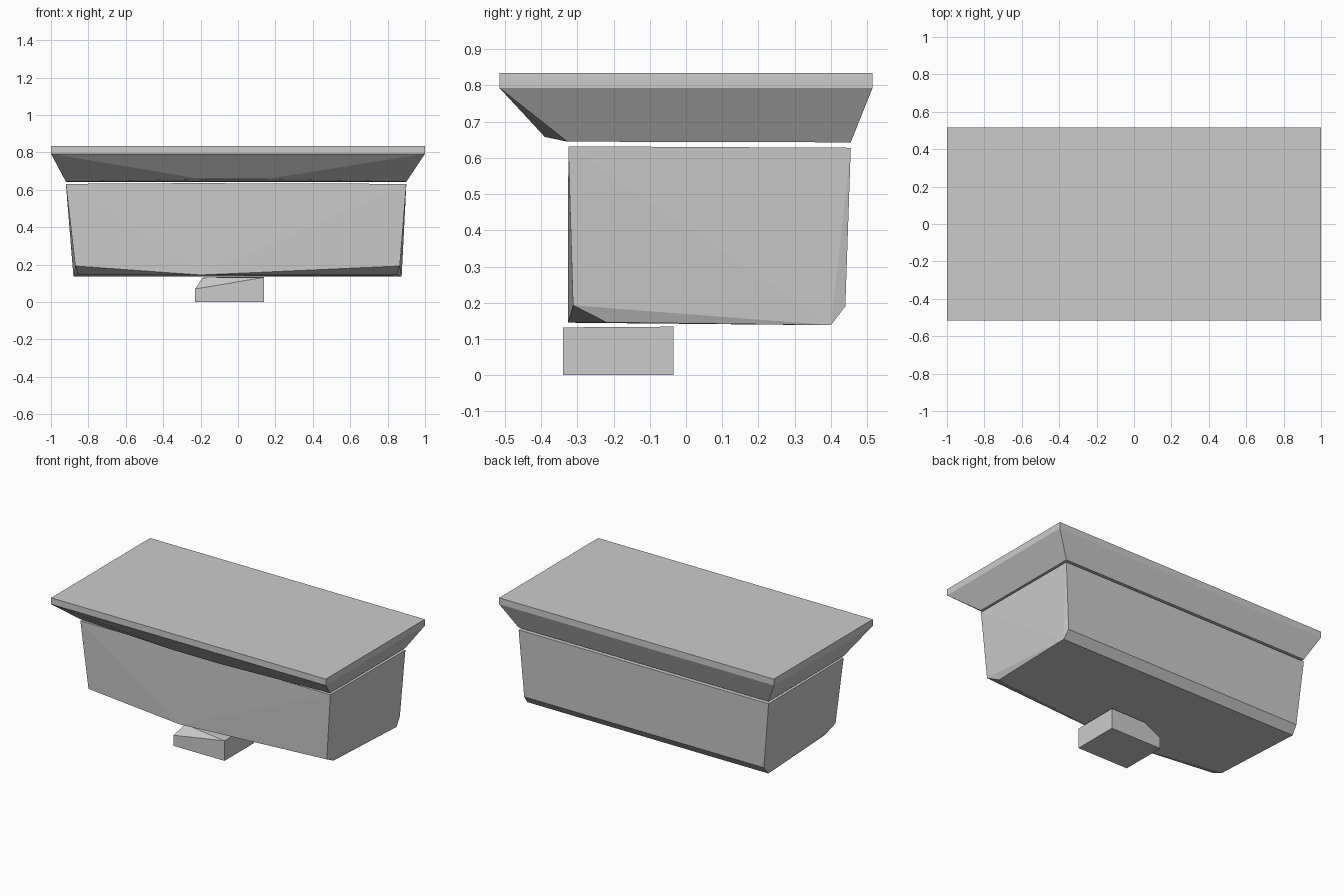
import bpy, bmesh, math

if "Cube" in bpy.data.objects:
    bpy.data.objects.remove(bpy.data.objects["Cube"])


def pair(left, right, y, z):
    """Left and right points at the same depth and height."""
    return [(left, y, z), (right, y, z)]


def hull(name, points):
    """Faceted convex solid around the given corner points."""
    bm = bmesh.new()
    for p in points:
        bm.verts.new(p)
    res = bmesh.ops.convex_hull(bm, input=bm.verts[:])
    loose = [v for v in bm.verts if not v.link_faces]
    if loose:
        bmesh.ops.delete(bm, geom=loose, context='VERTS')
    bmesh.ops.dissolve_limit(bm, angle_limit=math.radians(0.5),
                             verts=bm.verts[:], edges=bm.edges[:])
    bmesh.ops.recalc_face_normals(bm, faces=bm.faces[:])
    mesh = bpy.data.meshes.new(name)
    bm.to_mesh(mesh)
    bm.free()
    ob = bpy.data.objects.new(name, mesh)
    bpy.context.collection.objects.link(ob)
    return ob


# Top slab: thin rim over a flared underside that bulges at the front
rim = [p for y in (-0.515, 0.515) for z in (0.793, 0.835)
       for p in pair(-1, 1, y, z)]
hull("top_slab", rim
     + pair(-0.92, 0.90, 0.455, 0.643)
     + pair(-0.92, 0.90, -0.328, 0.645)
     + pair(-0.20, 0.15, -0.39, 0.658))

# Body: tapered box with chamfered lower edges and a low front point
hull("body", pair(-0.92, 0.90, 0.455, 0.628)
     + pair(-0.92, 0.90, -0.325, 0.632)
     + pair(-0.87, 0.865, -0.312, 0.193)
     + pair(-0.855, 0.85, -0.22, 0.146)
     + pair(-0.88, 0.875, 0.40, 0.138)
     + pair(-0.875, 0.87, 0.44, 0.19)
     + [(-0.20, -0.326, 0.145), (-0.25, -0.326, 0.636)])

# Foot: small block with its upper left edge cut away
hull("foot", pair(-0.23, 0.14, -0.34, 0)
     + pair(-0.23, 0.14, -0.035, 0)
     + [(0.14, -0.34, 0.132), (0.14, -0.035, 0.134),
        (-0.11, -0.035, 0.133), (-0.19, -0.28, 0.13),
        (-0.23, -0.34, 0.07), (-0.23, -0.035, 0.07)])
